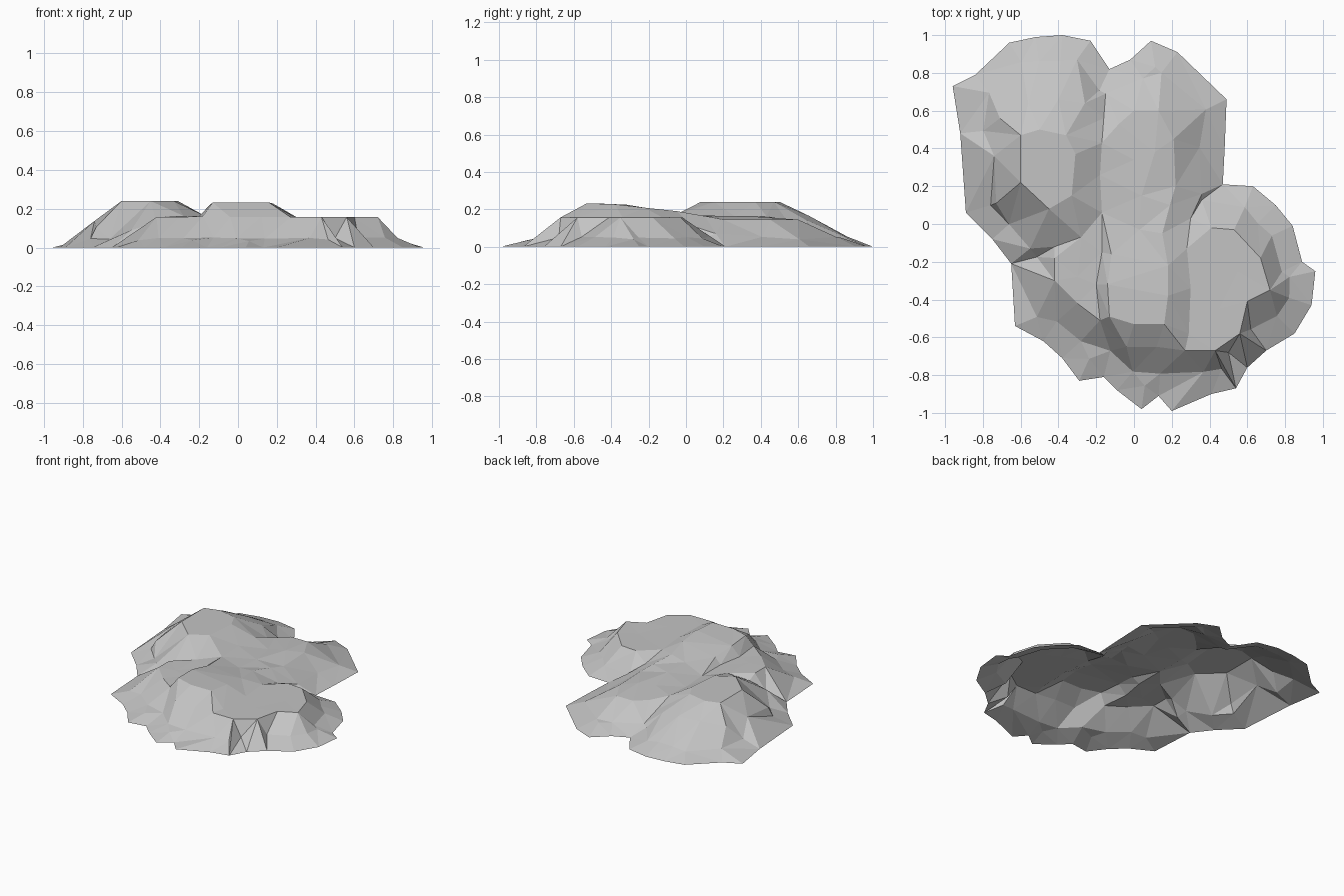
import bpy
import bmesh
import random
from mathutils import Vector
from mathutils.geometry import delaunay_2d_cdt, intersect_point_line

random.seed(4)
UNIT = 0.01  # contour coordinates are in hundredths

if "Cube" in bpy.data.objects:
    bpy.data.objects.remove(bpy.data.objects["Cube"])

points, heights, ridges = [], [], []


def add_contour(coords, z, closed=False, z_end=None):
    """Add a line of points as a crease; the height may run from z to z_end."""
    first, count = len(points), len(coords)
    z_end = z if z_end is None else z_end
    for i, (x, y) in enumerate(coords):
        points.append(Vector((x, y)) * UNIT)
        heights.append(z + (z_end - z) * i / max(count - 1, 1))
    ridges.extend((first + i, first + i + 1) for i in range(count - 1))
    if closed:
        ridges.append((first + count - 1, first))


def add_spots(coords, z, wobble=0.004):
    """Add loose points that break a slope into facets."""
    for x, y in coords:
        points.append(Vector((x, y)) * UNIT)
        heights.append(z + random.uniform(-wobble, wobble))


def edge_distance(p, loop):
    """Distance from a point to the nearest side of a closed loop."""
    best = []
    for i, corner in enumerate(loop):
        a, b = Vector(loop[i - 1]), Vector(corner)
        near, t = intersect_point_line(p, a, b)
        t = min(max(t, 0), 1)
        best.append((p - a.lerp(b, t)).length)
    return min(best)


def add_skirt(loop, width, slope):
    """Add a gently rising ring inside a clockwise loop, skipping tight corners."""
    for i, p in enumerate(loop):
        along = (Vector(loop[(i + 1) % len(loop)]) - Vector(loop[i - 1])).normalized()
        spot = Vector(p) + Vector((along.y, -along.x)) * width * random.uniform(0.9, 1.1)
        gap = edge_distance(spot, loop)
        if gap > width * 0.65:
            add_spots([spot], gap * UNIT * slope)


# Ground outline, clockwise
outline = [
    (-96, 73), (-84, 79), (-66, 96), (-52, 99), (-38, 100), (-23, 97), (-13, 82),
    (-2, 87), (9, 97), (23, 91), (49, 66), (48, 40), (47, 21), (63, 20), (75, 10),
    (84, -1), (89, -20), (96, -25), (94, -43), (85, -58), (70, -67), (60, -76),
    (54, -87), (41, -90), (20, -99), (13, -91), (4, -98), (-9, -88), (-16, -81),
    (-29, -83), (-38, -71), (-48, -62), (-63, -54), (-65, -21), (-75, -8),
    (-89, 6), (-92, 48)]
add_contour(outline, 0.0, closed=True)

# Shallow skirt just inside the outline
add_skirt(outline, 13, 0.38)

# Front terrace rim, wrapping round to the low side ledge
add_contour([(-42, -18), (-42, -30), (-30, -42), (-18, -51), (-4, -65), (12, -65),
             (27, -67), (43, -67), (56, -58), (60, -41), (72, -35), (67, -18),
             (53, -3), (41, -2)], 0.157)
add_spots([(45, -20), (45, -45), (55, -25)], 0.157, 0.002)

# Spurs running from the side ledge down to the ground
add_contour([(43, -67), (54, -87)], 0.157, z_end=0.0)
add_contour([(56, -58), (70, -67)], 0.157, z_end=0.0)

# Tall back summit and the foot of its steep sides
add_contour([(-60, 47), (-60, 22), (-45, 8), (-33, 15), (-31, 37), (-36, 47),
             (-50, 50)], 0.24, closed=True)
add_contour([(-55, -13), (-42, -12), (-28, -7)], 0.09, z_end=0.163)
add_contour([(-28, -7), (-17, 6), (-18, 26), (-17, 43)], 0.163)
add_spots([(-74, 36), (-71, 56)], 0.135)
add_spots([(-56, 64), (-40, 66)], 0.162)
add_spots([(-26, 64)], 0.14)
add_spots([(-73, 11)], 0.11)

# Valley between the back summit and the back shoulder
add_contour([(-13, 82), (-15, 69), (-16, 56), (-17, 43)], 0.0, z_end=0.163)

# Front summit, sloping down towards the middle
add_contour([(-13, -49), (0, -53), (16, -53)], 0.232)
add_contour([(16, -53), (18, -38)], 0.232, z_end=0.227)
add_contour([(18, -38), (18, -22), (15, -5), (3, -3)], 0.227, z_end=0.172)
add_contour([(-13, -49), (-14, -32)], 0.232, z_end=0.225)
add_contour([(-14, -32), (-12, -16), (3, -3)], 0.225, z_end=0.172)
add_contour([(-18, -51), (-20, -32), (-17, -15)], 0.162)
add_contour([(29, -58), (30, -34), (28, -13)], 0.158)
add_spots([(-30, -28), (4, 15), (19, 10)], 0.162)

# Gully between the side ledge and the back shoulder
add_contour([(28, -13), (30, 3), (36, 16)], 0.155, z_end=0.07)

# Low back shoulder
add_contour([(22, 20), (21, 45), (13, 60), (0, 60), (-8, 53)], 0.145)
add_spots([(0, 34), (11, 38)], 0.157)

# Join the contours into one faceted, open-bottomed shell
flat, _, tris, sources, _, _ = delaunay_2d_cdt(points, ridges, [], 1, 0.0005)
bm = bmesh.new()
verts = []
for p, src in zip(flat, sources):
    z = max(heights[i] for i in src) if src else 0.157
    verts.append(bm.verts.new((p.x, p.y, z)))
for tri in tris:
    bm.faces.new([verts[i] for i in tri])
for face in bm.faces:
    face.normal_update()
    if face.normal.z < 0:
        face.normal_flip()
mesh = bpy.data.meshes.new("rock_mound")
bm.to_mesh(mesh)
bm.free()

rock = bpy.data.objects.new("rock_mound", mesh)
bpy.context.scene.collection.objects.link(rock)

# Plain grey stone
stone = bpy.data.materials.new("grey_stone")
stone.use_nodes = True
colour = (0.55, 0.55, 0.55, 1.0)
stone.diffuse_color = colour
stone.node_tree.nodes["Principled BSDF"].inputs["Base Color"].default_value = colour
mesh.materials.append(stone)
